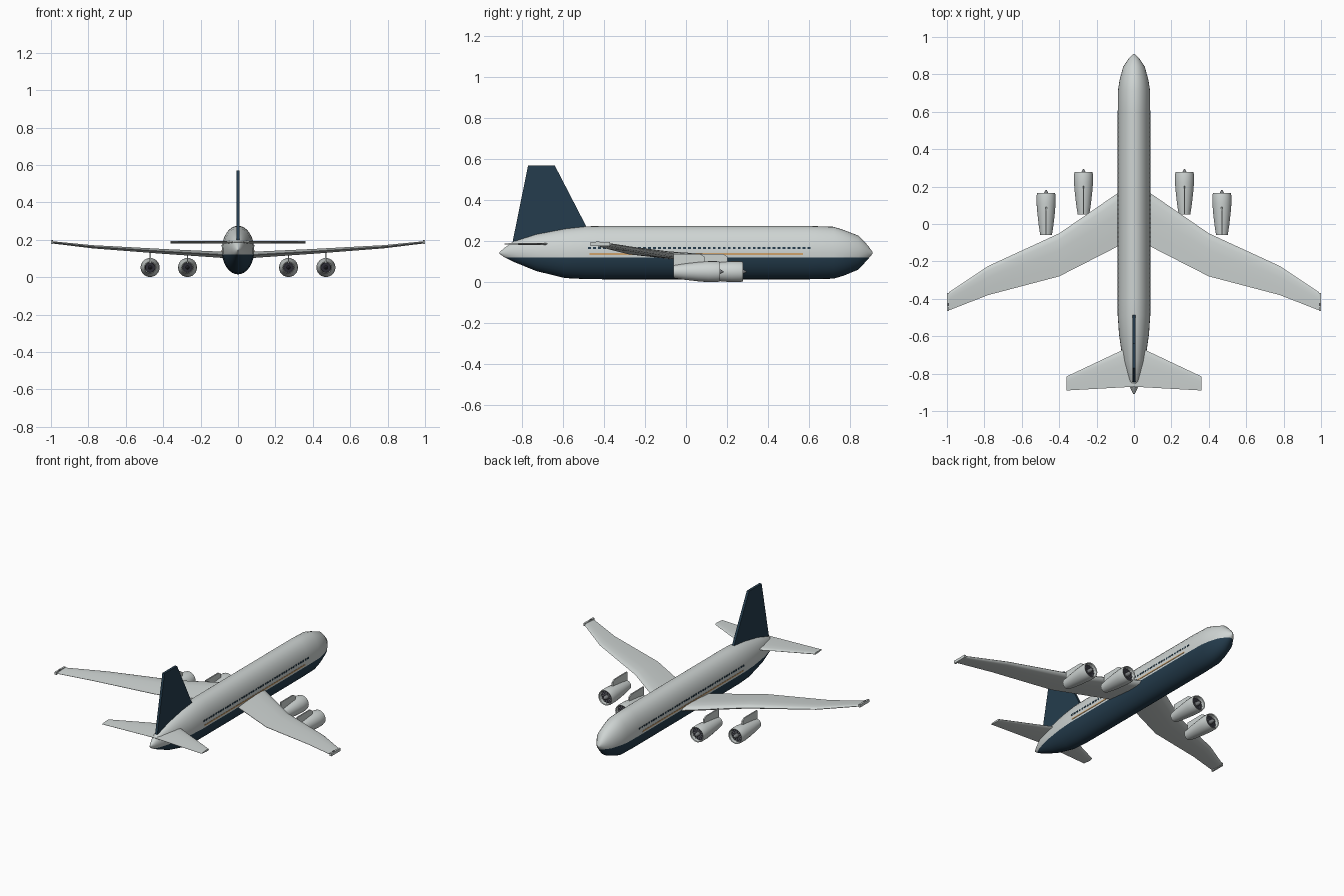
import bpy, bmesh, math
from mathutils import Vector

old = bpy.data.objects.get("Cube")
if old:
    bpy.data.objects.remove(old, do_unlink=True)


def material(name, rgb):
    m = bpy.data.materials.new(name)
    m.use_nodes = True
    m.diffuse_color = (*rgb, 1)
    m.node_tree.nodes["Principled BSDF"].inputs["Base Color"].default_value = (*rgb, 1)
    return m


WHITE = material("pale grey paint", (0.62, 0.66, 0.65))
NAVY = material("navy paint", (0.018, 0.046, 0.075))
GOLD = material("gold stripe paint", (0.62, 0.36, 0.15))
DARK = material("dark engine", (0.025, 0.025, 0.035))
STEEL = material("steel", (0.2, 0.21, 0.22))


def finish(name, bm, mats, angle=40):
    bmesh.ops.recalc_face_normals(bm, faces=bm.faces)
    me = bpy.data.meshes.new(name)
    bm.to_mesh(me)
    bm.free()
    for m in mats:
        me.materials.append(m)
    ob = bpy.data.objects.new(name, me)
    bpy.context.collection.objects.link(ob)
    bpy.ops.object.select_all(action='DESELECT')
    ob.select_set(True)
    bpy.context.view_layer.objects.active = ob
    bpy.ops.object.shade_smooth_by_angle(angle=math.radians(angle))
    return ob


def loft(bm, rings, mats=None):
    """Skin a list of equal-length point rings and cap both ends."""
    loops = [[bm.verts.new(p) for p in r] for r in rings]
    n = len(loops[0])
    for k, (a, b) in enumerate(zip(loops, loops[1:])):
        for i in range(n):
            f = bm.faces.new((a[i], a[(i + 1) % n], b[(i + 1) % n], b[i]))
            f.material_index = mats[k] if mats else 0
    for loop, k in ((loops[0], 0), (loops[-1], -1)):
        f = bm.faces.new(loop)
        f.material_index = mats[k] if mats else 0


def ellipse(x, y, z, rx, rz, n=32):
    return [(x + rx * math.cos(2 * math.pi * i / n), y,
             z + rz * math.sin(2 * math.pi * i / n)) for i in range(n)]


def box(bm, x, y, z, mat=0):
    """Box from (min, max) pairs."""
    v = [bm.verts.new((a, b, c)) for a in x for b in y for c in z]
    for q in ((0, 1, 3, 2), (4, 5, 7, 6), (0, 1, 5, 4), (2, 3, 7, 6), (0, 2, 6, 4), (1, 3, 7, 5)):
        bm.faces.new([v[i] for i in q]).material_index = mat


# Fuselage stations: y, half width, bottom, top
stations = [(-0.91, 0.003, 0.14, 0.147), (-0.885, 0.016, 0.122, 0.168),
            (-0.84, 0.034, 0.1, 0.2), (-0.73, 0.06, 0.055, 0.235),
            (-0.59, 0.08, 0.021, 0.262), (-0.49, 0.087, 0.016, 0.273),
            (-0.4, 0.087, 0.015, 0.275), (0.6, 0.087, 0.015, 0.275),
            (0.72, 0.085, 0.018, 0.271), (0.77, 0.077, 0.033, 0.255),
            (0.84, 0.058, 0.062, 0.228), (0.885, 0.028, 0.11, 0.182),
            (0.91, 0.004, 0.14, 0.148)]
BELLY = 0.122
bm = bmesh.new()
loft(bm, [ellipse(0, y, (b + t) / 2, w, (t - b) / 2) for y, w, b, t in stations])
bmesh.ops.bisect_plane(bm, geom=bm.verts[:] + bm.edges[:] + bm.faces[:],
                       plane_co=(0, 0, BELLY), plane_no=(0, 0, 1))
for f in bm.faces:
    f.material_index = int(f.calc_center_median().z < BELLY)
finish("fuselage", bm, [WHITE, NAVY])

# Tail fin
fin = [(-0.845, 0.2), (-0.77, 0.57), (-0.64, 0.57), (-0.485, 0.27), (-0.5, 0.22)]
bm = bmesh.new()
loft(bm, [[(x, y, z) for y, z in fin] for x in (-0.008, 0.008)])
finish("tail_fin", bm, [NAVY], 20)

# Airfoil outline: chord fraction and thickness fraction
AIRFOIL = [(0, 0), (0.04, 0.3), (0.15, 0.5), (0.4, 0.5), (0.75, 0.25), (1, 0.05),
           (1, -0.05), (0.75, -0.25), (0.4, -0.5), (0.15, -0.5), (0.04, -0.3)]


def wing(name, sections, side):
    """Sections: x, leading edge, trailing edge, height, thickness."""
    bm = bmesh.new()
    loft(bm, [[(side * x, le + (te - le) * c, z + th * t) for c, t in AIRFOIL]
              for x, le, te, z, th in sections])
    return finish(name, bm, [WHITE], 50)


def nacelle(name, x, y0):
    z = 0.052
    prof = [(0.003, 0.008, 1), (0.01, 0.016, 1), (0.026, 0.016, 1), (0.027, 0, 0),
            (0.031, 0, 0), (0.039, 0.05, 0), (0.047, 0.12, 0), (0.051, 0.17, 0),
            (0.051, 0.21, 0), (0.048, 0.225, 0), (0.043, 0.222, 0), (0.042, 0.2, 1),
            (0.013, 0.2, 2), (0.012, 0.225, 2), (0.003, 0.242, 2)]
    bm = bmesh.new()
    loft(bm, [ellipse(x, y0 + y, z, r, r, 24) for r, y, m in prof],
         [m for r, y, m in prof][:-1])
    # Fan blades as thin spokes
    blades = 12
    for i in range(blades):
        a = 2 * math.pi * i / blades
        out = Vector((math.cos(a), 0, math.sin(a)))
        across = Vector((-math.sin(a), 0, math.cos(a))) * 0.0018
        base = Vector((x, y0 + 0.206, z))
        quad = [base + out * 0.012 - across, base + out * 0.042 - across,
                base + out * 0.042 + across, base + out * 0.012 + across]
        bm.faces.new([bm.verts.new(p) for p in quad]).material_index = 2
    finish(name, bm, [WHITE, DARK, STEEL], 35)


def pylon(name, x, y0):
    outline = [(0, 0.075), (0.15, 0.09), (0.15, 0.125), (0.13, 0.138), (0, 0.138)]
    bm = bmesh.new()
    loft(bm, [[(x + dx, y0 + y, z) for y, z in outline] for dx in (-0.004, 0.004)])
    finish(name, bm, [WHITE], 20)


for side, label in ((1, "left"), (-1, "right")):
    wing(label + "_wing", [(0.04, 0.198, -0.096, 0.118, 0.034),
                           (0.087, 0.165, -0.12, 0.12, 0.033),
                           (0.4, -0.05, -0.28, 0.138, 0.026),
                           (0.78, -0.225, -0.38, 0.163, 0.017),
                           (0.99, -0.365, -0.462, 0.186, 0.012)], side)
    wing(label + "_tailplane", [(0.0, -0.645, -0.87, 0.187, 0.012),
                                (0.36, -0.815, -0.89, 0.187, 0.012)], side)
    # Wingtip cap with a small lamp
    bm = bmesh.new()
    box(bm, sorted((side * 0.988, side * 1.0)), (-0.465, -0.37), (0.178, 0.196))
    box(bm, sorted((side * 0.988, side * 0.996)), (-0.438, -0.422), (0.19, 0.199), 1)
    finish(label + "_wingtip", bm, [WHITE, STEEL], 20)
    # Engines
    for place, x, y0 in (("inner", 0.27, 0.052), ("outer", 0.47, -0.06)):
        nacelle(f"{label}_{place}_engine", side * x, y0)
        pylon(f"{label}_{place}_pylon", side * x, y0)
    # Cabin windows and stripe as thin plates
    bm = bmesh.new()
    count = 45
    for i in range(count):
        y = -0.47 + 1.07 * i / (count - 1)
        box(bm, sorted((side * 0.081, side * 0.0875)), (y - 0.007, y + 0.007), (0.163, 0.173))
    finish(label + "_windows", bm, [NAVY], 20)
    bm = bmesh.new()
    box(bm, sorted((side * 0.081, side * 0.0885)), (-0.47, 0.57), (0.134, 0.142))
    finish(label + "_stripe", bm, [GOLD], 20)
